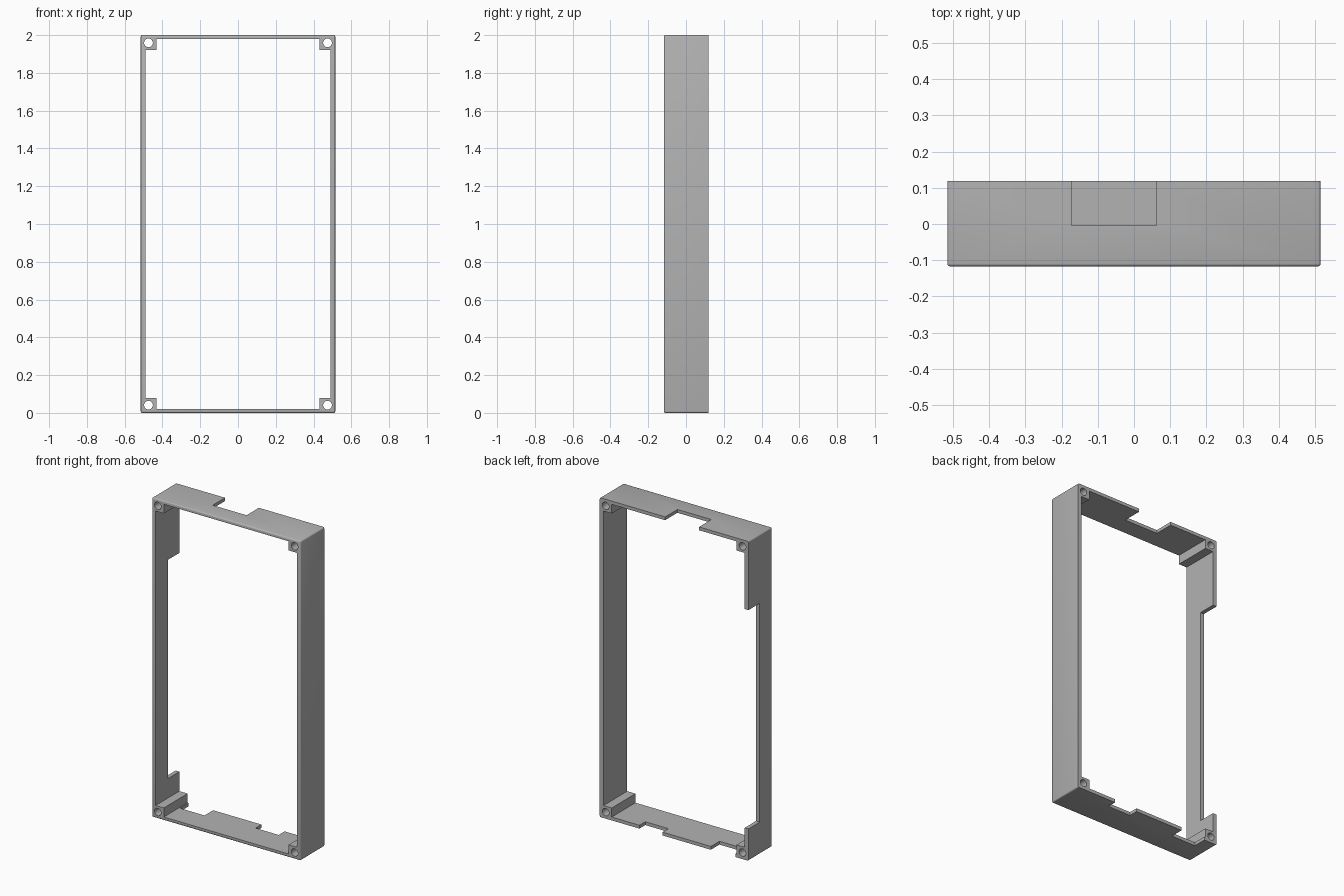
import bpy, bmesh, math
from mathutils import Matrix

if "Cube" in bpy.data.objects:
    bpy.data.objects.remove(bpy.data.objects["Cube"], do_unlink=True)

W, FRONT, BACK, H = 0.515, -0.117, 0.118, 2.0   # outer size
WALL, LIP = 0.026, 0.021                        # side wall, end wall
POST_X, POST_Z = 0.083, 0.078                   # corner screw posts

grey = bpy.data.materials.new("plain grey")
grey.use_nodes = True
grey.diffuse_color = (0.45, 0.45, 0.45, 1)
grey.node_tree.nodes["Principled BSDF"].inputs["Base Color"].default_value = (0.45, 0.45, 0.45, 1)


def make(name, bm):
    bmesh.ops.recalc_face_normals(bm, faces=bm.faces)
    mesh = bpy.data.meshes.new(name)
    bm.to_mesh(mesh)
    bm.free()
    mesh.materials.append(grey)
    ob = bpy.data.objects.new(name, mesh)
    bpy.context.collection.objects.link(ob)
    return ob


def prism(name, outline, y0, y1):
    """Extrude an x-z outline along y."""
    bm = bmesh.new()
    face = bm.faces.new([bm.verts.new((x, y0, z)) for x, z in outline])
    out = bmesh.ops.extrude_face_region(bm, geom=[face])
    verts = [g for g in out["geom"] if isinstance(g, bmesh.types.BMVert)]
    bmesh.ops.translate(bm, verts=verts, vec=(0, y1 - y0, 0))
    return make(name, bm)


def box(name, x0, x1, y0, y1, z0, z1):
    return prism(name, [(x0, z0), (x1, z0), (x1, z1), (x0, z1)], y0, y1)


def cut(target, cutter):
    cutter.hide_render = True
    mod = target.modifiers.new("cut", "BOOLEAN")
    mod.operation, mod.solver, mod.object = "DIFFERENCE", "EXACT", cutter
    bpy.context.view_layer.objects.active = target
    bpy.ops.object.modifier_apply(modifier=mod.name)
    bpy.data.objects.remove(cutter, do_unlink=True)


# Outer block, rounded everywhere but around the back
frame = box("frame", -W, W, FRONT, BACK, 0, H)
bm = bmesh.new()
bm.from_mesh(frame.data)
edges = [e for e in bm.edges if any(v.co.y < 0 for v in e.verts)]
bmesh.ops.bevel(bm, geom=edges, offset=0.008, segments=3, profile=0.5, affect="EDGES")
bm.to_mesh(frame.data)
bm.free()

# Opening that leaves a square post in each corner
xi, xp = W - WALL, W - POST_X
zi, zp = H / 2 - LIP, H / 2 - POST_Z
quarter = [(xi, zp), (xp, zp), (xp, zi)]
loop = quarter + [(-x, z) for x, z in reversed(quarter)]
loop += [(-x, -z) for x, z in loop]
cut(frame, prism("opening", [(x, z + H / 2) for x, z in loop], -0.5, 0.5))

# Screw holes through the posts
for sx in (-1, 1):
    for z in (0.041, H - 0.041):
        bm = bmesh.new()
        bmesh.ops.create_cone(bm, cap_ends=True, segments=32, radius1=0.023, radius2=0.023, depth=1,
                              matrix=Matrix.Translation((sx * 0.474, 0, z)) @ Matrix.Rotation(math.pi / 2, 4, "X"))
        cut(frame, make("screw_hole", bm))

# Notches in the back edge: top, right wall, and two in the bottom
cut(frame, box("top_notch", -0.173, 0.062, -0.004, 0.5, 1.9, 2.1))
cut(frame, box("side_notch", -0.6, -0.4, 0.006, 0.5, 0.2, 1.57))
cut(frame, box("bottom_notch_wide", -0.425, -0.255, 0.033, 0.5, -0.1, 0.05))
cut(frame, box("bottom_notch_narrow", 0.08, 0.24, 0.06, 0.5, -0.1, 0.05))

# Smooth roundings, sharp corners
bpy.ops.object.select_all(action="DESELECT")
frame.select_set(True)
bpy.context.view_layer.objects.active = frame
bpy.ops.object.shade_smooth_by_angle(angle=math.radians(35))
